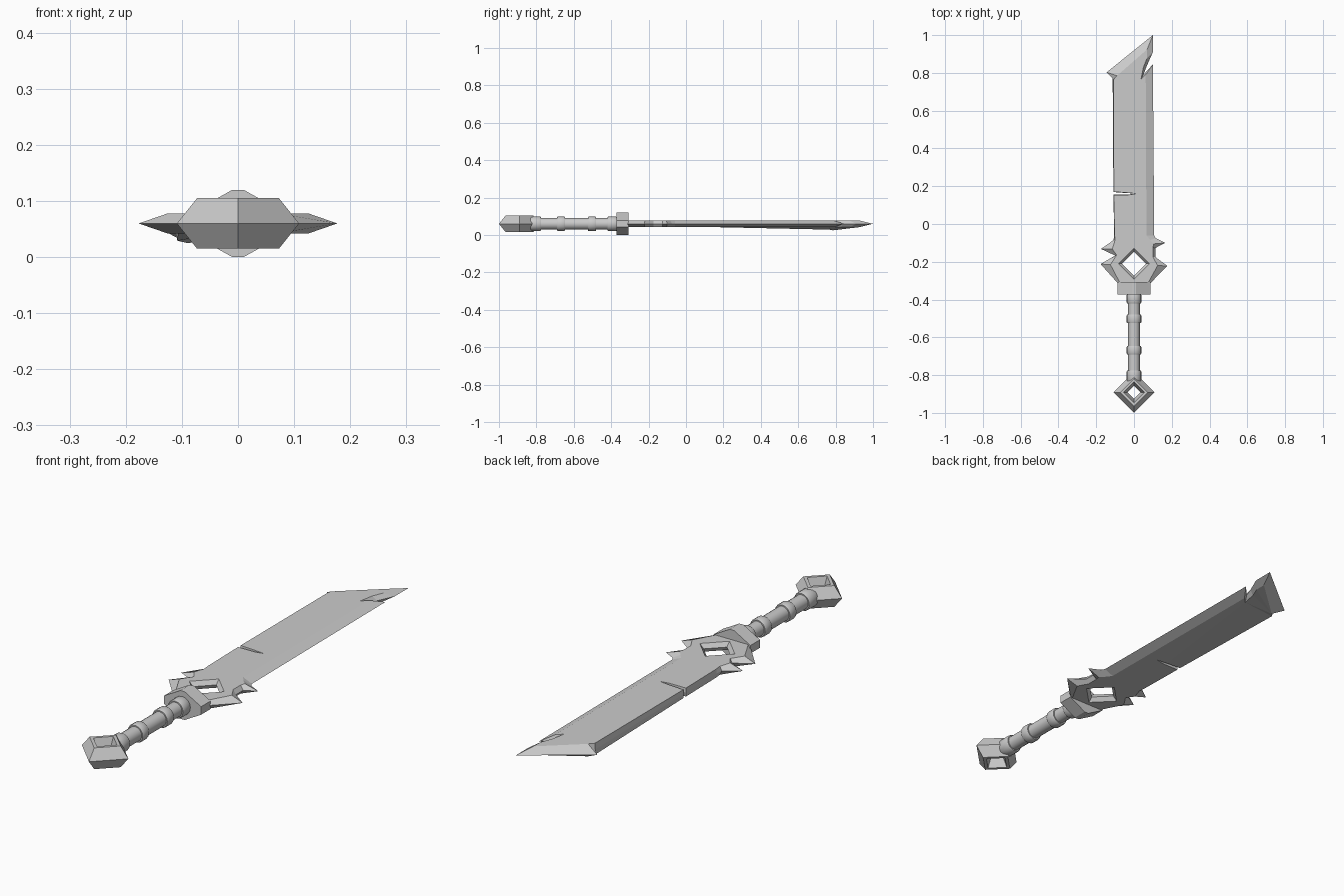
import bpy, bmesh, math
from mathutils import Vector

if "Cube" in bpy.data.objects:
    bpy.data.objects.remove(bpy.data.objects["Cube"])

ZC = 0.06   # mid plane of the sword
T = 0.018   # half thickness of the blade


def finish(bm, name):
    bmesh.ops.recalc_face_normals(bm, faces=bm.faces[:])
    me = bpy.data.meshes.new(name)
    bm.to_mesh(me)
    bm.free()
    ob = bpy.data.objects.new(name, me)
    bpy.context.collection.objects.link(ob)
    return ob


def bridge(bm, a, b):
    n = len(a)
    for i in range(n):
        j = (i + 1) % n
        bm.faces.new((a[i], a[j], b[j], b[i]))


# Blade: each row is edge x, edge y, flat x, flat y, drop of the underside
rows = [
    (.10, 1.0, .070, .925, 0), (.10, .91, .068, .875, 0),
    (.067, .835, .050, .83, 0), (.050, .79, .037, .765, 0),
    (.10, .845, .062, .79, 0),                                  # tip notch
    (.107, -.06, .066, -.06, 0), (.115, -.075, .085, -.085, 0),
    (.165, -.10, .105, -.105, 0), (.113, -.127, .10, -.125, 0),
    (.113, -.175, .10, -.175, 0), (.177, -.222, .125, -.22, 0),  # right spikes
    (.08, -.32, .07, -.32, 0), (-.08, -.32, -.07, -.32, 0),
    (-.177, -.212, -.125, -.215, 0), (-.10, -.167, -.092, -.165, 0),
    (-.175, -.132, -.115, -.132, 0), (-.108, -.085, -.10, -.085, 0),  # left spikes
    (-.105, -.055, -.103, -.055, 0),
    (-.109, .155, -.107, .153, 0), (-.03, .156, -.03, .154, 0),
    (.01, .161, .012, .161, 0), (-.04, .164, -.04, .166, 0),
    (-.109, .169, -.107, .171, 0),                              # crack
    (-.113, .77, -.108, .765, .013), (-.145, .803, -.09, .785, .017),
]
bm = bmesh.new()
edge = [bm.verts.new((r[0], r[1], ZC - r[4] * .4)) for r in rows]
quad = [(1, 0), (0, 1), (-1, 0), (0, -1)]
hole_mid = [bm.verts.new((.064 * x, -.21 + .064 * y, ZC)) for x, y in quad]
for s in (1, -1):
    flat = [bm.verts.new((r[2], r[3], ZC + s * T - (r[4] if s < 0 else 0))) for r in rows]
    hole = [bm.verts.new((.082 * x, -.21 + .082 * y, ZC + s * T)) for x, y in quad]
    bridge(bm, edge, flat)
    bridge(bm, hole_mid, hole)
    rim = [bm.edges.get((l[i], l[i - 1])) for l in (flat, hole) for i in range(len(l))]
    bmesh.ops.triangle_fill(bm, use_beauty=True, use_dissolve=False,
                            edges=rim, normal=Vector((0, 0, s)))
finish(bm, "blade")

# Guard: chamfered block
bm = bmesh.new()
prof = [(.01, .06), (.087, .017), (.087, -.017), (.01, -.06),
        (-.01, -.06), (-.087, -.017), (-.087, .017), (-.01, .06)]
ends = [[bm.verts.new((x, y, ZC + z)) for x, z in prof] for y in (-.372, -.308)]
bridge(bm, *ends)
for e in ends:
    bm.faces.new(e)
finish(bm, "guard")

# Grip: turned rod with raised bands
R, B, C = .031, .039, .006
path = [(-.84, .02)]
for a, b in [(-.838, -.775), (-.69, -.647), (-.525, -.48), (-.42, -.37)]:
    path += [(a, R), (a, B - .003), (a + C, B), (b - C, B), (b, B - .003), (b, R)]
bm = bmesh.new()
N = 16
rings = [[bm.verts.new((r * math.cos(2 * math.pi * i / N), y,
                        ZC + r * math.sin(2 * math.pi * i / N))) for i in range(N)]
         for y, r in path]
for a, b in zip(rings, rings[1:]):
    bridge(bm, a, b)
bm.faces.new(rings[0])
bm.faces.new(rings[-1])
grip = finish(bm, "grip")
bpy.context.view_layer.objects.active = grip
grip.select_set(True)
bpy.ops.object.shade_smooth_by_angle(angle=math.radians(30))

# Pommel: diamond ring with bevelled section
bm = bmesh.new()
sec = [(.109, 0), (.073, .045), (.055, .045), (.035, 0), (.055, -.045), (.073, -.045)]
loops = [[bm.verts.new((r * x, -.891 + r * y, ZC + z)) for r, z in sec] for x, y in quad]
for i in range(4):
    bridge(bm, loops[i - 1], loops[i])
finish(bm, "pommel")
